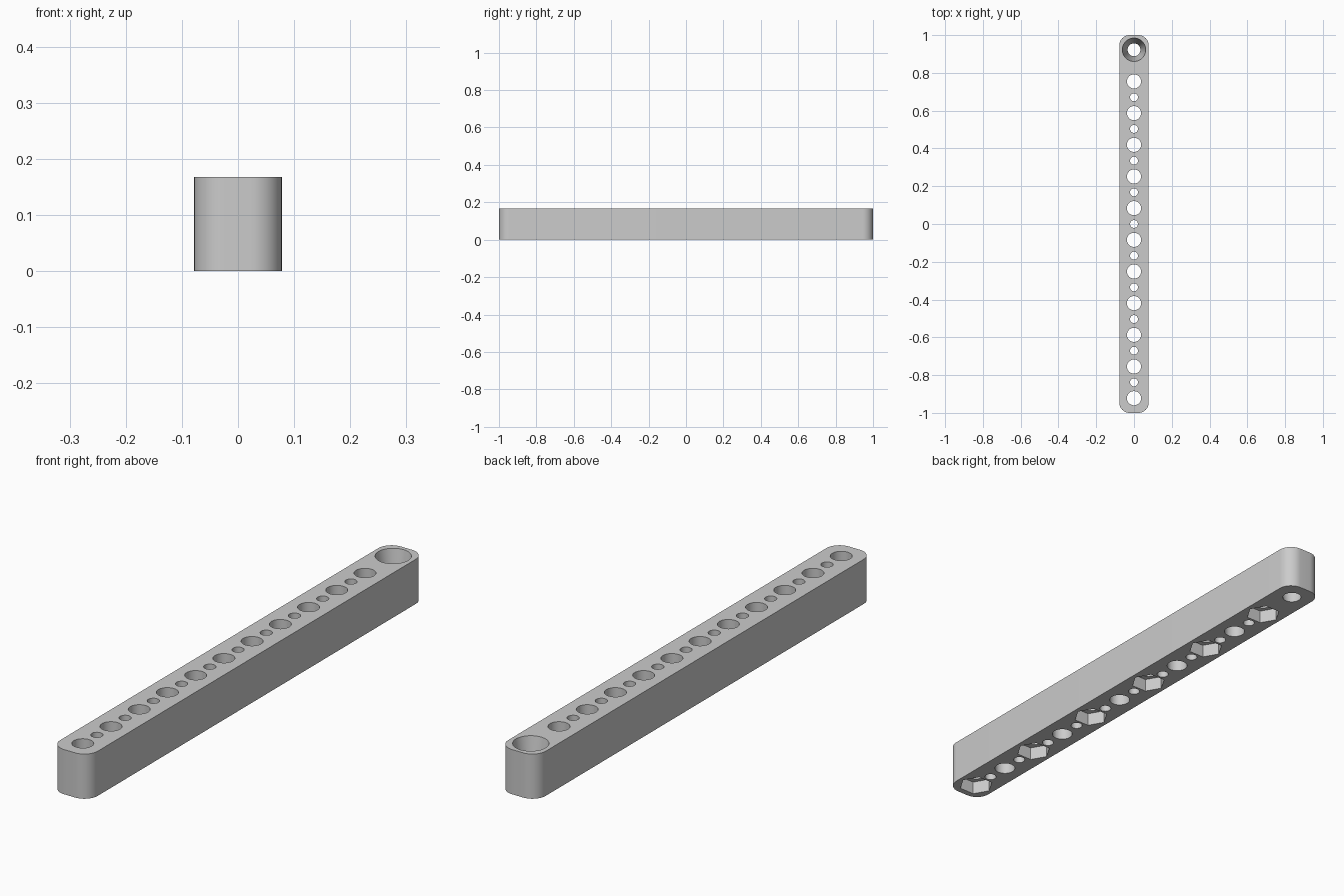
import bpy, bmesh, math
from mathutils import Matrix

cube = bpy.data.objects.get("Cube")
if cube:
    bpy.data.objects.remove(cube, do_unlink=True)

HALF_W, HALF_L, HEIGHT = 0.078, 1.0, 0.168
CORNER, PITCH, COUNT = 0.055, 0.1677, 12
HOLE_R, PIN_R, NUT_R, NUT_DEPTH = 0.0375, 0.021, 0.063, 0.05
OVER = 0.02

grey = bpy.data.materials.new("light grey")
grey.use_nodes = True
colour = (0.6, 0.6, 0.6, 1)
grey.diffuse_color = colour
grey.node_tree.nodes["Principled BSDF"].inputs["Base Color"].default_value = colour


def make_object(name, bm):
    bmesh.ops.recalc_face_normals(bm, faces=bm.faces)
    mesh = bpy.data.meshes.new(name)
    bm.to_mesh(mesh)
    bm.free()
    mesh.materials.append(grey)
    obj = bpy.data.objects.new(name, mesh)
    bpy.context.collection.objects.link(obj)
    return obj


def add_plug(bm, y, z0, z1, r0, r1, sides):
    bmesh.ops.create_cone(bm, cap_ends=True, segments=sides, radius1=r0, radius2=r1,
                          depth=z1 - z0, matrix=Matrix.Translation((0, y, (z0 + z1) / 2)))


def cut(body, name, bm):
    cutter = make_object(name, bm)
    mod = body.modifiers.new(name, "BOOLEAN")
    mod.operation, mod.solver, mod.object = "DIFFERENCE", "EXACT", cutter
    bpy.ops.object.modifier_apply(modifier=mod.name)
    bpy.data.objects.remove(cutter, do_unlink=True)


# Rounded bar
bm = bmesh.new()
ring = []
for sx, sy, start in ((1, 1, 0), (-1, 1, 90), (-1, -1, 180), (1, -1, 270)):
    for i in range(13):
        a = math.radians(start + i * 7.5)
        ring.append(bm.verts.new((sx * (HALF_W - CORNER) + CORNER * math.cos(a),
                                  sy * (HALF_L - CORNER) + CORNER * math.sin(a), 0)))
base = bm.faces.new(ring)
top = bmesh.ops.extrude_face_region(bm, geom=[base])["geom"]
bmesh.ops.translate(bm, vec=(0, 0, HEIGHT),
                    verts=[v for v in top if isinstance(v, bmesh.types.BMVert)])
bar = make_object("perforated_bar", bm)
bpy.context.view_layer.objects.active = bar
bar.select_set(True)

# Row of through holes with pin holes between, and a tapered hole at the back end
first = -PITCH * (COUNT - 1) / 2
holes = bmesh.new()
for i in range(COUNT - 1):
    y = first + i * PITCH
    add_plug(holes, y, -OVER, HEIGHT + OVER, HOLE_R, HOLE_R, 48)
    if i < COUNT - 2:
        add_plug(holes, y + PITCH / 2, -OVER, HEIGHT + OVER, PIN_R, PIN_R, 32)
flare = (0.062 - 0.034) / HEIGHT * OVER
add_plug(holes, -first, -OVER, HEIGHT + OVER, 0.034 - flare, 0.062 + flare, 48)
cut(bar, "hole_cutter", holes)

# Hexagonal nut pockets underneath every second hole, with points to the sides
pockets = bmesh.new()
for i in range(0, COUNT - 1, 2):
    add_plug(pockets, 0, -OVER, NUT_DEPTH, NUT_R, NUT_R, 6)
    pocket = pockets.verts[:][-12:]
    if max(v.co.x for v in pocket) < NUT_R - 0.001:
        bmesh.ops.rotate(pockets, verts=pocket, matrix=Matrix.Rotation(math.radians(30), 3, "Z"))
    bmesh.ops.translate(pockets, verts=pocket, vec=(0, first + i * PITCH, 0))
cut(bar, "pocket_cutter", pockets)

bpy.ops.object.shade_smooth_by_angle(angle=math.radians(30))
